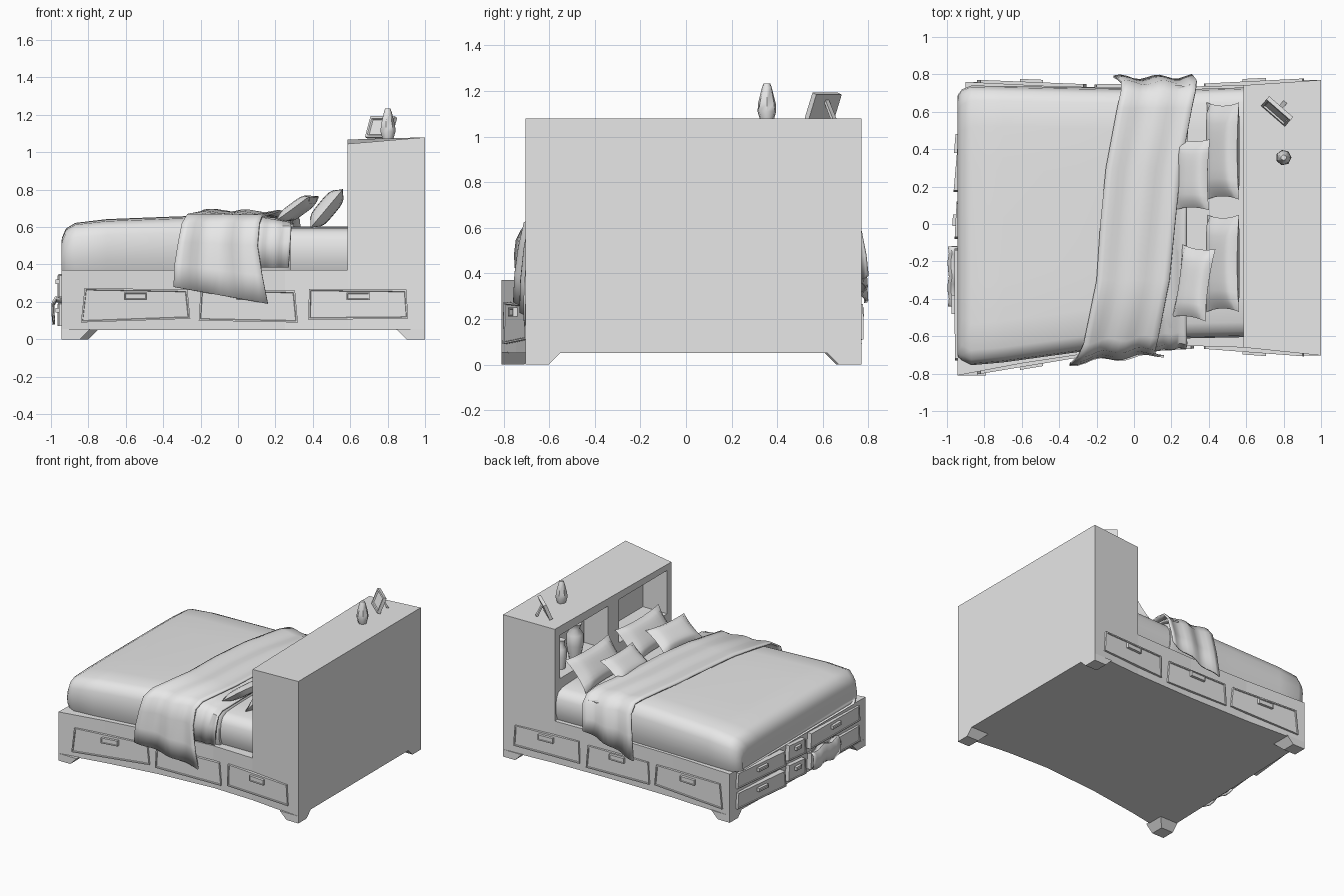
import bpy, bmesh, math
from mathutils import Vector, Matrix

cube = bpy.data.objects.get("Cube")
if cube:
    bpy.data.objects.remove(cube, do_unlink=True)

grey = bpy.data.materials.new("plain_grey")
grey.use_nodes = True
grey.diffuse_color = (0.8, 0.8, 0.8, 1)
grey.node_tree.nodes["Principled BSDF"].inputs["Base Color"].default_value = (0.8, 0.8, 0.8, 1)


def finish(name, bm, smooth=False, closed=True):
    if closed:
        bmesh.ops.recalc_face_normals(bm, faces=bm.faces[:])
    me = bpy.data.meshes.new(name)
    bm.to_mesh(me)
    bm.free()
    me.materials.append(grey)
    ob = bpy.data.objects.new(name, me)
    bpy.context.collection.objects.link(ob)
    if smooth:
        bpy.ops.object.select_all(action='DESELECT')
        ob.select_set(True)
        bpy.context.view_layer.objects.active = ob
        bpy.ops.object.shade_smooth_by_angle(angle=math.radians(50))
    return ob


def loft(name, rings, smooth=False, inset=0):
    """Closed skin through rings of equal length, capped at both ends."""
    bm = bmesh.new()
    vs = [[bm.verts.new(p) for p in r] for r in rings]
    n = len(vs[0])
    for a, b in zip(vs, vs[1:]):
        for i in range(n):
            bm.faces.new((a[i], a[(i + 1) % n], b[(i + 1) % n], b[i]))
    bm.faces.new(vs[0][::-1])
    cap = bm.faces.new(vs[-1])
    bmesh.ops.recalc_face_normals(bm, faces=bm.faces[:])
    if inset:
        bmesh.ops.inset_individual(bm, faces=[cap], thickness=inset, depth=0)
        bmesh.ops.inset_individual(bm, faces=[cap], thickness=inset / 3, depth=-inset / 2)
    return finish(name, bm, smooth)


def sheet(name, rows, thick=0.012):
    """Cloth through rows of points."""
    bm = bmesh.new()
    vs = [[bm.verts.new(p) for p in r] for r in rows]
    for a, b in zip(vs, vs[1:]):
        for i in range(len(a) - 1):
            bm.faces.new((a[i], a[i + 1], b[i + 1], b[i]))
    ob = finish(name, bm, True, False)
    mod = ob.modifiers.new("thickness", 'SOLIDIFY')
    mod.thickness = thick
    mod.offset = 0
    return ob


def along(pts, t):
    """Linear interpolation through (key, value) pairs."""
    for (a, va), (b, vb) in zip(pts, pts[1:]):
        if t <= b:
            break
    return va + (vb - va) * (t - a) / (b - a)


# Bowed footprint of the bed base
FRONT = [(-0.945, -0.81), (-0.6, -0.745), (-0.2, -0.685), (0.25, -0.65), (0.585, -0.66), (1, -0.703)]
BACK = [(-0.9, 0.76), (-0.4, 0.735), (0.1, 0.73), (0.585, 0.742), (1, 0.77)]
FOOT = [(-0.81, -0.945), (0.76, -0.9)]
outline = FRONT + BACK[::-1]
loft("bed_base", [[(x, y, z) for x, y in outline] for z in (0.05, 0.37)])

# Tapered feet
for name, (x, y), sx, sy in (("foot_front_end", FRONT[0], 1, 1), ("foot_back_end", BACK[0], 1, -1),
                             ("foot_front_head", FRONT[-1], -1, 1), ("foot_back_head", BACK[-1], -1, -1)):
    loft(name, [[(x, y, z), (x + sx * s, y, z), (x + sx * s, y + sy * s, z), (x, y + sy * s, z)]
                for z, s in ((0, 0.1), (0.055, 0.155))])

# Headboard with two open compartments
plan = [(0.585, -0.66, 1.045), (1, -0.703, 1.08), (1, 0.77, 1.08), (0.585, 0.742, 1.068)]
head = loft("headboard", [[(x, y, 0.05) for x, y, z in plan], plan])
for y0, y1 in ((0.1, 0.68), (-0.61, -0.03)):
    cutter = loft("compartment_cutter", [[(x, y, z) for x, y in ((0.5, y0), (0.79, y0), (0.79, y1), (0.5, y1))]
                                         for z in (0.67, 1.0)])
    mod = head.modifiers.new("compartment", 'BOOLEAN')
    mod.operation = 'DIFFERENCE'
    mod.solver = 'EXACT'
    mod.object = cutter
    bpy.context.view_layer.objects.active = head
    bpy.ops.object.modifier_apply(modifier=mod.name)
    bpy.data.objects.remove(cutter, do_unlink=True)


# Side drawers: slightly crooked panels with plate handles
def handle(name, place, a, z, w=0.062, h=0.02):
    quad = [(a - w, z - h), (a + w, z - h), (a + w, z + h), (a - w, z + h)]
    loft(name, [[place(p, q, 0.005) for p, q in quad], [place(p, q, 0.028) for p, q in quad]], inset=0.008)


drawers = {"end": [(-0.84, 0.09), (-0.255, 0.11), (-0.27, 0.265), (-0.82, 0.275)],
           "middle": [(-0.21, 0.1), (0.32, 0.09), (0.305, 0.26), (-0.2, 0.265)],
           "head": [(0.375, 0.105), (0.91, 0.11), (0.9, 0.265), (0.38, 0.27)]}
for side, curve, s in (("front", FRONT, -1), ("back", BACK, 1)):
    for key, quad in drawers.items():
        xa, xb = quad[0][0], quad[1][0]
        ya, yb = along(curve, xa), along(curve, xb)

        def place(x, z, d):
            return (x, ya + (yb - ya) * (x - xa) / (xb - xa) + s * d, z)
        loft(f"{side}_drawer_{key}", [[place(x, z, -0.01) for x, z in quad],
                                      [place(x, z, 0.014) for x, z in quad]], inset=0.012)
        handle(f"{side}_handle_{key}", place, (xa + xb) / 2, 0.23)

# Foot drawers, two rows, some left slightly open
for row, z0, z1 in (("lower", 0.07, 0.2), ("upper", 0.225, 0.35)):
    for key, y0, y1, d0, d1 in (("left", 0.17, 0.69, 0.048, 0.018), ("middle", -0.08, 0.12, 0.035, 0.03),
                                ("right", -0.73, -0.13, 0.015, 0.035)):
        def place(y, z, d):
            slant = d0 + (d1 - d0) * (y - y0) / (y1 - y0)
            return (along(FOOT, y) - slant - d, y, z)
        quad = [(y0, z0), (y1, z0 + 0.01), (y1 - 0.01, z1), (y0 + 0.01, z1 - 0.01)]
        loft(f"foot_drawer_{row}_{key}", [[(along(FOOT, y) + 0.02, y, z) for y, z in quad],
                                          [place(y, z, 0) for y, z in quad]], inset=0.01)
        handle(f"foot_handle_{row}_{key}", lambda y, z, d: place(y, z, d - 0.012),
               (y0 + y1) / 2, (z0 + z1) / 2 + 0.02, 0.05 if key != "middle" else 0.03, 0.013)

# Cloth caught in a foot drawer
path = [(-0.935, 0.205), (-0.975, 0.215), (-0.99, 0.19), (-0.99, 0.14), (-0.985, 0.09)]
sheet("drawer_cloth", [[(x + 0.004 * math.sin(j * 2), -0.12 - 0.04 * j, z - 0.012 * math.sin(j * 1.3))
                        for j in range(9)] for x, z in path], 0.008)


# Mattress and duvet: rounded section swept along the bed
def soft_slab(name, stations):
    half = [(0.02, 0), (0.004, 0.2), (0, 0.45), (0.008, 0.7), (0.03, 0.88), (0.08, 0.97), (0.22, 1), (0.45, 1.01)]
    rings = []
    for x, y0, y1, zt in stations:
        h = zt - 0.37
        rings.append([(x, y0 + i, 0.37 + h * f) for i, f in half] +
                     [(x, y1 - i, 0.37 + h * f) for i, f in half[::-1]])
    loft(name, rings, True)


soft_slab("mattress", [(-0.5, -0.64, 0.7, 0.59), (0.1, -0.615, 0.715, 0.6), (0.586, -0.605, 0.73, 0.6)])
soft_slab("duvet", [(-0.925, -0.68, 0.66, 0.41), (-0.945, -0.69, 0.67, 0.47), (-0.942, -0.71, 0.69, 0.54),
                    (-0.92, -0.73, 0.72, 0.59), (-0.87, -0.755, 0.74, 0.62), (-0.7, -0.74, 0.738, 0.64),
                    (-0.3, -0.685, 0.73, 0.655), (0, -0.645, 0.725, 0.665), (0.2, -0.635, 0.73, 0.65),
                    (0.26, -0.64, 0.735, 0.625), (0.28, -0.63, 0.73, 0.6)])


# Blanket thrown across the bed, hanging over both sides
def drape(name, stations, ripple):
    rows = []
    for side, y, zl, zr, xl, xr in stations:
        row = []
        for j in range(13):
            t = j / 12
            x = xl + (xr - xl) * t
            wave = ripple * math.sin(j * 1.1 + 0.5)
            yy = y
            if side:
                yy = along(FRONT if side < 0 else BACK, x) + side * (y + wave)
            row.append((x, yy, zl + (zr - zl) * t + (0 if side else wave * 0.6)))
        rows.append(row)
    sheet(name, rows)


drape("throw_blanket", [(-1, 0.04, 0.28, 0.19, -0.345, 0.16), (-1, 0.035, 0.4, 0.34, -0.34, 0.13),
                        (-1, 0.02, 0.52, 0.5, -0.32, 0.105), (-1, 0, 0.62, 0.62, -0.3, 0.115),
                        (-1, -0.06, 0.665, 0.66, -0.27, 0.13), (0, -0.3, 0.675, 0.67, -0.2, 0.19),
                        (0, 0, 0.685, 0.68, -0.18, 0.22), (0, 0.3, 0.685, 0.67, -0.15, 0.25),
                        (0, 0.62, 0.675, 0.66, -0.09, 0.31), (1, -0.03, 0.665, 0.64, -0.07, 0.33),
                        (1, 0.02, 0.6, 0.58, -0.07, 0.335), (1, 0.04, 0.45, 0.48, -0.09, 0.32),
                        (1, 0.05, 0.27, 0.39, -0.11, 0.31)], 0.012)

# Turned-back sheet beside the blanket
drape("folded_sheet", [(-1, 0.012, 0.385, 0.385, 0.1, 0.27), (-1, 0.01, 0.52, 0.52, 0.1, 0.28),
                       (-1, -0.012, 0.61, 0.6, 0.11, 0.285), (-1, -0.07, 0.65, 0.62, 0.11, 0.28),
                       (0, 0, 0.66, 0.625, 0.12, 0.28), (0, 0.65, 0.655, 0.625, 0.15, 0.29),
                       (1, 0.005, 0.61, 0.6, 0.15, 0.3)], 0.004)


# Pillows: two puffed faces meeting in a pinched rim
def pillow(name, loc, w, h, thick, tilt, yaw=0, n=10):
    m = (Matrix.Translation(loc) @ Matrix.Rotation(math.radians(yaw), 4, 'Z')
         @ Matrix.Rotation(-math.radians(tilt), 4, 'Y'))
    bm = bmesh.new()
    for s in (1, -1):
        grid = []
        for i in range(n + 1):
            u = 2 * i / n - 1
            line = []
            for j in range(n + 1):
                v = 2 * j / n - 1
                puff = max(0, (1 - u ** 4) * (1 - v ** 4)) ** 0.6
                p = Vector((u * h / 2 * (0.88 + 0.12 * v * v), v * w / 2 * (0.93 + 0.07 * u * u), s * thick / 2 * puff))
                line.append(bm.verts.new(m @ p))
            grid.append(line)
        for a, b in zip(grid, grid[1:]):
            for j in range(n):
                bm.faces.new((a[j], a[j + 1], b[j + 1], b[j]))
    bmesh.ops.remove_doubles(bm, verts=bm.verts[:], dist=0.0005)
    finish(name, bm, True)


pillow("large_pillow_left", (0.475, 0.39, 0.7), 0.52, 0.27, 0.1, 50)
pillow("large_pillow_right", (0.475, -0.21, 0.7), 0.52, 0.27, 0.1, 50)
pillow("small_pillow_left", (0.315, 0.265, 0.7), 0.38, 0.22, 0.075, 36, -1)
pillow("small_pillow_right", (0.32, -0.315, 0.7), 0.39, 0.22, 0.075, 36, -8)


# Vases
def vase(name, x, y, profile, sides):
    loft(name, [[(x + r * math.cos(math.tau * k / sides), y + r * math.sin(math.tau * k / sides), z)
                 for k in range(sides)] for r, z in profile], True)


vase("top_vase", 0.8, 0.355, [(0.03, 1.07), (0.042, 1.11), (0.04, 1.145), (0.022, 1.215), (0.015, 1.233)], 7)
vase("tall_shelf_vase", 0.69, 0.35, [(0.04, 0.67), (0.06, 0.78), (0.058, 0.86), (0.035, 0.9), (0.05, 0.94)], 10)
vase("short_shelf_vase", 0.68, 0.53, [(0.03, 0.67), (0.04, 0.76), (0.036, 0.82), (0.022, 0.85), (0.03, 0.885)], 10)

# Picture frame leaning on a strut
turn = Matrix.Translation((0.75, 0.585, 1.077)) @ Matrix.Rotation(math.radians(-41), 4, 'Z')
lean = turn @ Matrix.Rotation(math.radians(-22), 4, 'X')
rect = [(-0.085, 0), (0.085, 0), (0.085, 0.12), (-0.085, 0.12)]
loft("picture_frame", [[lean @ Vector((x, y, z)) for x, z in rect] for y in (0.012, -0.012)], inset=0.018)
strut = [(0.035, 0.08), (0.075, 0), (0.09, 0), (0.045, 0.085)]
loft("frame_strut", [[turn @ Vector((x, y, z)) for y, z in strut] for x in (-0.012, 0.012)])
